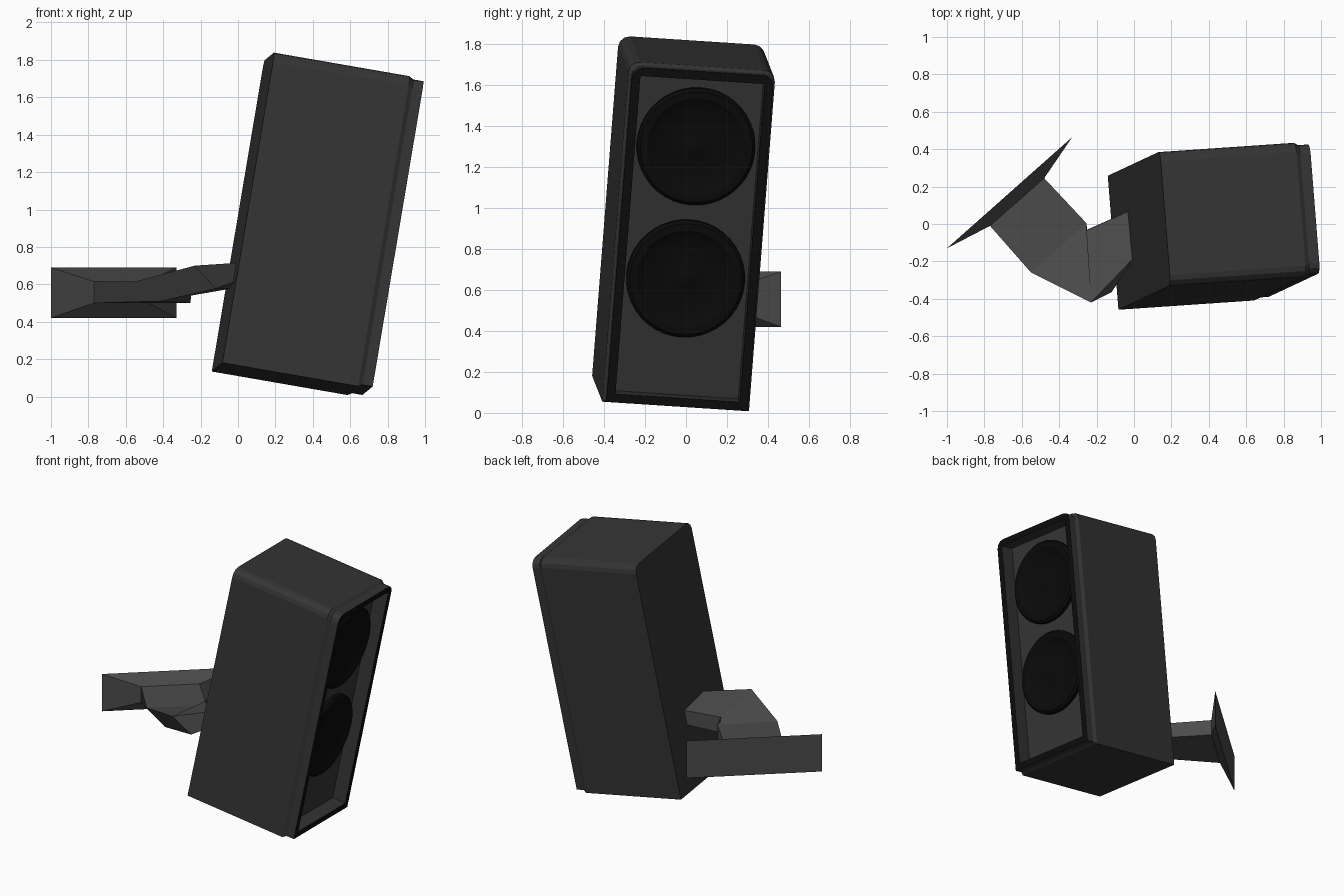
import bpy, bmesh
from math import cos, sin, pi
from mathutils import Vector, Matrix

if "Cube" in bpy.data.objects:
    bpy.data.objects.remove(bpy.data.objects["Cube"])


def mat(name, v):
    m = bpy.data.materials.new(name)
    m.diffuse_color = (v, v, v, 1)
    m.use_nodes = True
    m.node_tree.nodes["Principled BSDF"].inputs["Base Color"].default_value = m.diffuse_color
    return m


CASE, BLACK, CONE, STEEL = mat("case", .035), mat("black", .004), mat("cone", .003), mat("steel", .07)


def loft(name, rings, mats, M=Matrix(), cap=True, black=()):
    """Join point rings of equal length into one skin."""
    bm = bmesh.new()
    vs = [[bm.verts.new(M @ Vector(p)) for p in r] for r in rings]
    n = len(vs[0])
    for k in range(len(vs) - 1):
        for i in range(n):
            j = (i + 1) % n
            f = bm.faces.new((vs[k][i], vs[k][j], vs[k + 1][j], vs[k + 1][i]))
            f.material_index = 1 if k in black else 0
    if cap:
        bm.faces.new(vs[0][::-1])
        bm.faces.new(vs[-1])
    bmesh.ops.recalc_face_normals(bm, faces=bm.faces)
    me = bpy.data.meshes.new(name)
    bm.to_mesh(me)
    bm.free()
    ob = bpy.data.objects.new(name, me)
    bpy.context.collection.objects.link(ob)
    for m in mats:
        me.materials.append(m)
    return ob


# Tilted cabinet frame: local x = speaker front, z = speaker up
f = Vector((.98, .067, -.17)).normalized()
w = Vector((.16, .077, .984)).cross(f).normalized()
u = f.cross(w)
M = Matrix((f, w, u)).transposed().to_4x4()
M.translation = (.429, -.0075, .9185)
W, H = .36, .845


def outline(x, inset, r):
    """Cabinet section: square at the bottom, rounded top corners."""
    a, b = W - inset, H - inset
    pts = [(x, -a, -b), (x, a, -b)]
    for side in (1, -1):
        arc = [(x, side * (a - r + r * cos(t * pi / 6)), b - r + r * sin(t * pi / 6)) for t in range(4)]
        pts += arc if side == 1 else arc[::-1]
    return pts


# Cabinet with stepped front frame and recessed baffle
loft("cabinet", [outline(-.408, 0, .055), outline(.33, 0, .055), outline(.352, .013, .055),
                 outline(.408, .013, .055), outline(.408, .055, .004), outline(.31, .055, .004)],
     [CASE, BLACK], M, black=(3,))

# Two drivers: surround ring, shallow cone, dust cap
PROFILE = [(.29, -.005), (.29, .025), (.275, .04), (.24, .04), (.22, .028),
           (.17, .018), (.07, .006), (.045, .016), (.015, .022)]
for name, z in (("upper_driver", .446), ("lower_driver", -.21)):
    rings = [[(.31 + h, r * cos(2 * pi * i / 40), z + r * sin(2 * pi * i / 40)) for i in range(40)]
             for r, h in PROFILE]
    ob = loft(name, rings, [CONE], M)
    bpy.context.view_layer.objects.active = ob
    ob.select_set(True)
    bpy.ops.object.shade_smooth_by_angle()
    ob.select_set(False)


def section(a, b, za, zb):
    """Upright rectangle through plan points a and b."""
    return [(*a, za), (*b, za), (*b, zb), (*a, zb)]


# Wall plate tapering to the arm
root = section((-.77, -.01), (-.48, .245), .5, .615)
loft("wall_plate", [section((-1, -.13), (-.33, .465), .42, .69), root], [STEEL])

# Bent bracket arm ending inside the cabinet back
loft("bracket_arm", [
    root,
    [(-.41, -.25, .51), (-.255, .005, .5), (-.255, .005, .61), (-.55, -.26, .615)],
    [(-.12, -.365, .577), (-.25, -.03, .54), (-.255, -.035, .65), (-.23, -.42, .70)],
    [(0, -.18, .62), (-.02, .07, .58), (-.025, .07, .68), (0, -.18, .715)],
], [STEEL])
